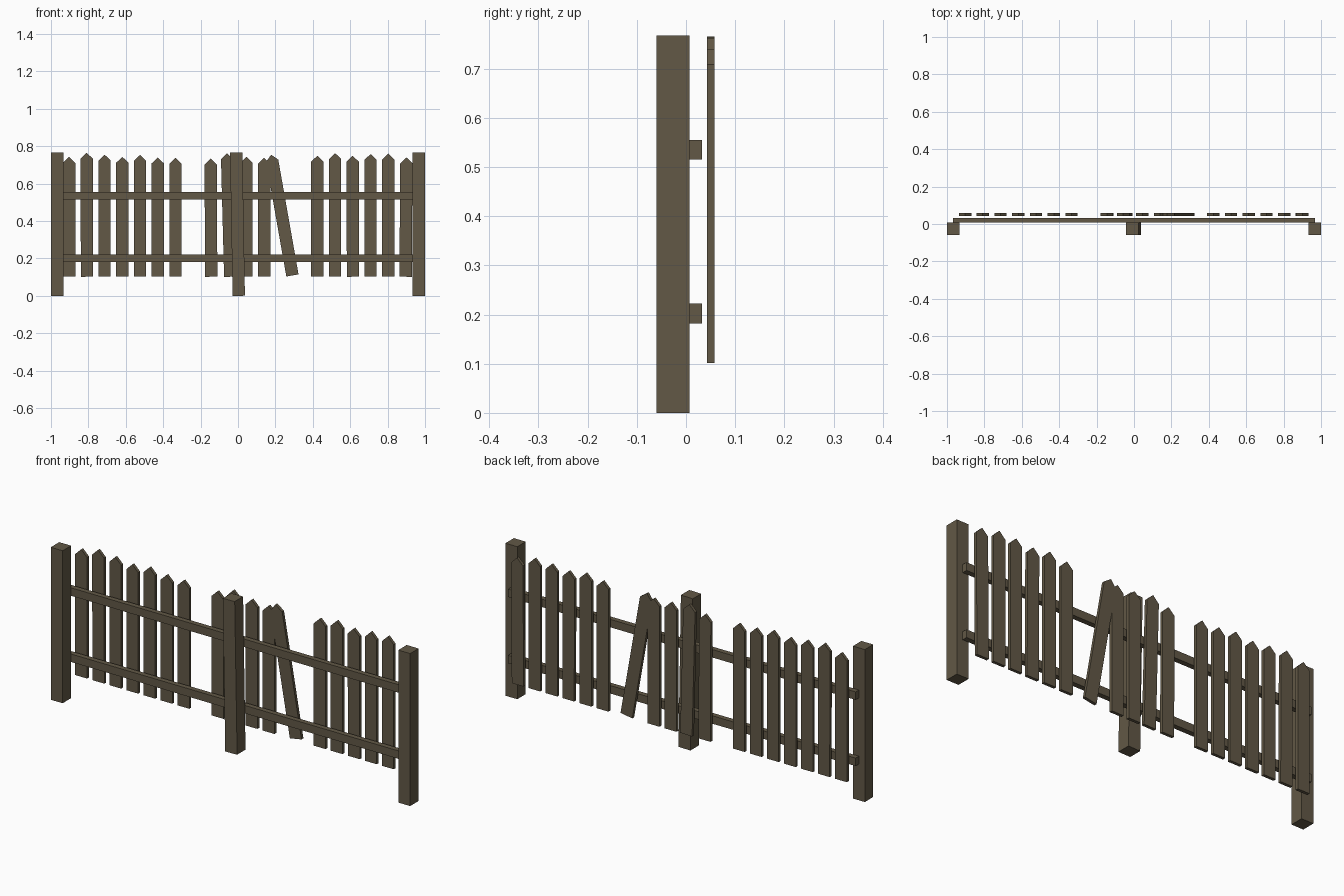
import bpy
from math import radians, sin, cos

cube = bpy.data.objects.get("Cube")
if cube:
    bpy.data.objects.remove(cube, do_unlink=True)

wood = bpy.data.materials.new("weathered brown wood")
wood.use_nodes = True
colour = (0.122, 0.098, 0.061, 1)
wood.diffuse_color = colour
bsdf = wood.node_tree.nodes["Principled BSDF"]
bsdf.inputs["Base Color"].default_value = colour
bsdf.inputs["Roughness"].default_value = 0.9


def board(name, profile, y0, y1, x=0, z=0, lean=0):
    """Extrude an x-z profile from y0 to y1, leaning about its base centre."""
    a = radians(lean)
    turned = [(x + px * cos(a) + pz * sin(a), z - px * sin(a) + pz * cos(a))
              for px, pz in profile]
    n = len(turned)
    verts = [(px, y, pz) for y in (y0, y1) for px, pz in turned]
    faces = [tuple(range(n)), tuple(reversed(range(n, 2 * n)))]
    faces += [(i, i + n, (i + 1) % n + n, (i + 1) % n) for i in range(n)]
    mesh = bpy.data.meshes.new(name)
    mesh.from_pydata(verts, [], faces)
    mesh.materials.append(wood)
    obj = bpy.data.objects.new(name, mesh)
    bpy.context.collection.objects.link(obj)
    return obj


def rectangle(width, height):
    h = width / 2
    return [(-h, 0), (h, 0), (h, height), (-h, height)]


def pointed(height, width=0.066, drop=0.032):
    h = width / 2
    return [(-h, 0), (h, 0), (h, height - drop), (0, height), (-h, height - drop)]


# Posts, the middle one slightly crooked
for name, x, lean in (("right_post", -0.967, 0), ("middle_post", 0.004, -1),
                      ("left_post", 0.967, 0)):
    board(name, rectangle(0.066, 0.767), -0.06, 0.007, x, 0, lean)

# Horizontal rails
for name, z in (("lower_rail", 0.182), ("upper_rail", 0.515)):
    board(name, rectangle(1.934, 0.04), 0.007, 0.033, 0, z)

# Pickets with uneven tops; None marks a missing picket
tops = [.743, .765, .755, .743, .753, .74, .738, None, .734, .762,
        .743, .738, None, None, .749, .763, .749, .758, .761, .74]
leans = {1: -0.2, 8: -0.2, 9: -1.5, 16: -0.2, 19: 0.4}
for i, top in enumerate(tops):
    if top:
        lean = leans.get(i, 0)
        x = -0.903 + i * 0.0948 - 0.32 * sin(radians(lean))
        board(f"picket_{i + 1}", pointed(top - 0.102), 0.043, 0.058,
              x, 0.102, lean)

# Loose picket hanging at an angle
board("loose_picket", pointed(0.655), 0.043, 0.058, 0.291, 0.109, -10)
